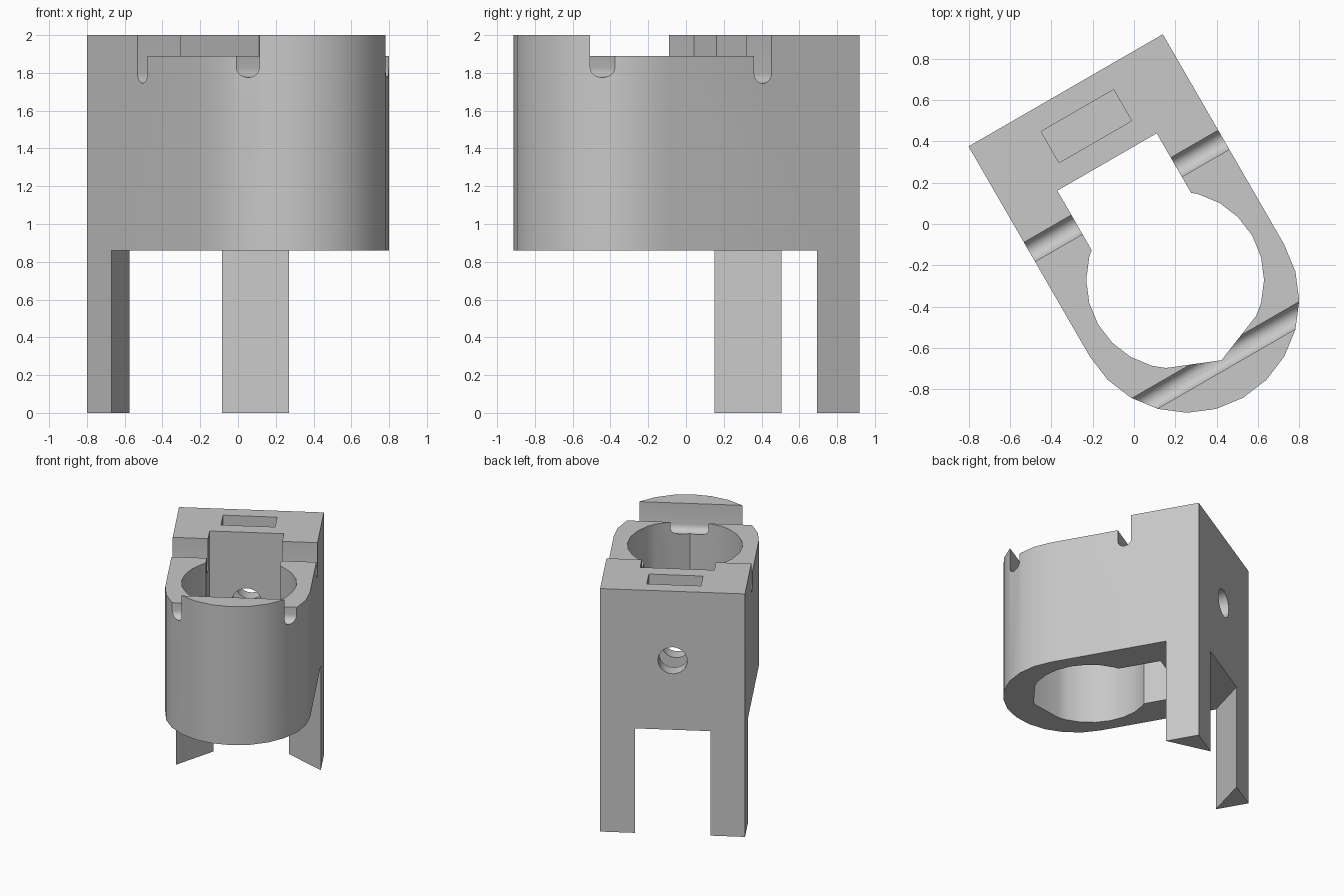
import bpy, bmesh
from math import radians, cos, sin, pi
from mathutils import Vector

cube = bpy.data.objects.get("Cube")
if cube:
    bpy.data.objects.remove(cube, do_unlink=True)

TURN = radians(30)          # whole bracket is turned about z
HALF = 0.5425               # half width of the body
BACK = 0.725                # rear face
BODY_Z = 0.86               # underside of the body
SCREW_Z = 1.43

grey = bpy.data.materials.new("plain grey")
grey.use_nodes = True
grey.diffuse_color = (0.58, 0.58, 0.58, 1)
grey.node_tree.nodes["Principled BSDF"].inputs["Base Color"].default_value = grey.diffuse_color


def arc(cx, cy, r, start, end, steps):
    """Points on an arc, angles in degrees."""
    angles = [radians(start + (end - start) * i / steps) for i in range(steps + 1)]
    return [(cx + r * cos(a), cy + r * sin(a)) for a in angles]


def prism(name, points, low, high, axis="z"):
    """Extrude a closed outline along one axis."""
    place = {"z": lambda p, t: Vector((p[0], p[1], t)),
             "x": lambda p, t: Vector((t, p[0], p[1])),
             "y": lambda p, t: Vector((p[0], t, p[1]))}[axis]
    bm = bmesh.new()
    face = bm.faces.new([bm.verts.new(place(p, low)) for p in points])
    new = bmesh.ops.extrude_face_region(bm, geom=[face])["geom"]
    shift = place((0, 0), high - low)
    bmesh.ops.translate(bm, vec=shift, verts=[g for g in new if isinstance(g, bmesh.types.BMVert)])
    bmesh.ops.recalc_face_normals(bm, faces=bm.faces)
    mesh = bpy.data.meshes.new(name)
    bm.to_mesh(mesh)
    bm.free()
    mesh.materials.append(grey)
    obj = bpy.data.objects.new(name, mesh)
    bpy.context.collection.objects.link(obj)
    return obj


def rect(x, y0, y1):
    return [(-x, y0), (x, y0), (x, y1), (-x, y1)]


# Body: square rear, half-round front
outline = [(HALF, BACK), (-HALF, BACK)] + arc(0, -0.449, HALF, 180, 360, 12)
body = prism("bracket_body", outline, 0, 2)

# Space below the body, leaving two triangular rear legs
leg_line = HALF + BACK - 0.26
below = [(-1, -2), (1, -2), (1, leg_line - 1), (0.1, leg_line - 0.1),
         (-0.1, leg_line - 0.1), (-1, leg_line - 1)]

# Round bore with a shallow front crease, opening into a square rear slot
bore_y, bore_r, slot = -0.334, 0.43, 0.2775
right = [(0, bore_y - 0.448)]
right += arc(0, bore_y, bore_r - 0.002, -54, -54, 1)[:1]
right += arc(0, bore_y, bore_r, -45, 45, 6)
right += [(slot, -0.007), (slot, 0.325)]
bore = right + [(-x, y) for x, y in reversed(right[1:])]

# Lowered top between the front cap and rear block, with a round groove at each end
step = [(-0.83, 2.2)] + arc(-0.7775, 1.828, 0.0525, 180, 360, 10)
step += [(-0.725, 1.89), (0.082, 1.89)]
step += arc(0.1355, 1.798, 0.0535, 180, 360, 10) + [(0.189, 2.2)]

cutters = [
    prism("below_cutter", below, -0.2, BODY_Z),
    prism("bore_cutter", bore, 0.5, 2.3),
    prism("step_cutter", step, -1, 1, "x"),
    prism("nut_pocket_cutter", rect(0.2025, 0.438, 0.612), SCREW_Z - 0.2, 2.2),
    prism("screw_hole_cutter", arc(0, SCREW_Z, 0.11, 0, 345, 23), 0.2, 0.9, "y"),
]

bpy.ops.object.select_all(action="DESELECT")
bpy.context.view_layer.objects.active = body
body.select_set(True)
for cutter in cutters:
    cutter.hide_render = True
    mod = body.modifiers.new(cutter.name, "BOOLEAN")
    mod.operation = "DIFFERENCE"
    mod.solver = "EXACT"
    mod.object = cutter
    bpy.ops.object.modifier_apply(modifier=mod.name)
    bpy.data.objects.remove(cutter, do_unlink=True)

body.rotation_euler.z = TURN
body.location = (0.037 * cos(TURN), 0.037 * sin(TURN), 0)
bpy.ops.object.shade_smooth_by_angle(angle=radians(30))
